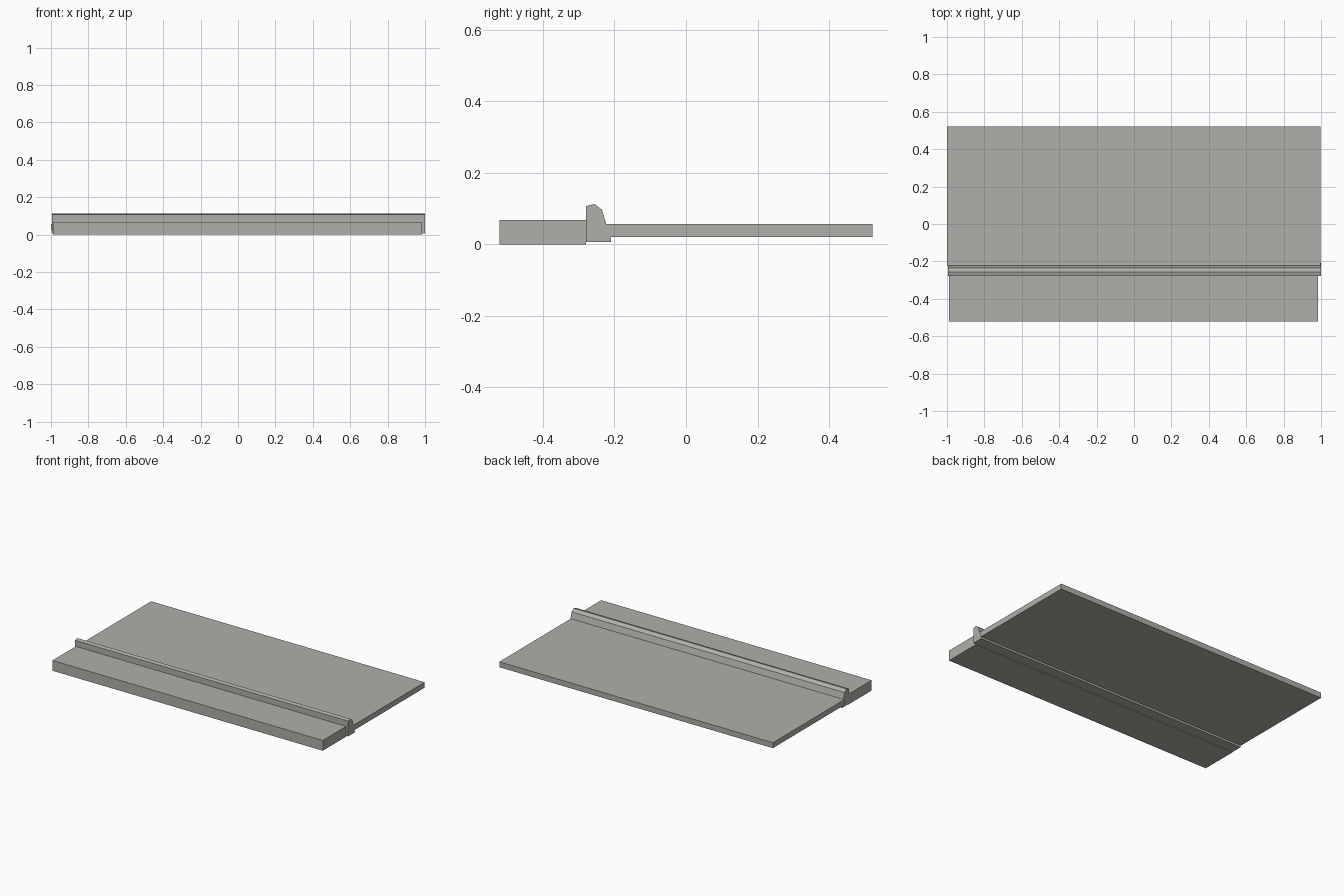
import bpy
import bmesh

if "Cube" in bpy.data.objects:
    bpy.data.objects.remove(bpy.data.objects["Cube"])

concrete = bpy.data.materials.new("concrete_grey")
concrete.diffuse_color = (0.43, 0.43, 0.40, 1.0)
concrete.use_nodes = True
concrete.node_tree.nodes["Principled BSDF"].inputs["Base Color"].default_value = concrete.diffuse_color


def extrude_profile(name, profile, x0, x1):
    """Sweep a closed (y, z) outline along x."""
    bm = bmesh.new()
    base = bm.faces.new([bm.verts.new((x0, y, z)) for y, z in profile])
    swept = bmesh.ops.extrude_face_region(bm, geom=[base])
    moved = [g for g in swept["geom"] if isinstance(g, bmesh.types.BMVert)]
    bmesh.ops.translate(bm, verts=moved, vec=(x1 - x0, 0, 0))
    bmesh.ops.recalc_face_normals(bm, faces=bm.faces)
    mesh = bpy.data.meshes.new(name)
    bm.to_mesh(mesh)
    bm.free()
    mesh.materials.append(concrete)
    obj = bpy.data.objects.new(name, mesh)
    bpy.context.collection.objects.link(obj)
    return obj


def rectangle(y0, y1, z0, z1):
    return [(y0, z0), (y1, z0), (y1, z1), (y0, z1)]


# Thick sidewalk strip in front
extrude_profile("sidewalk", rectangle(-0.522, -0.279, 0.0, 0.068), -0.99, 0.985)

# Raised kerb with a bevelled crown and sloping back
extrude_profile("kerb", [
    (-0.279, 0.006), (-0.209, 0.006), (-0.211, 0.021), (-0.223, 0.057),
    (-0.235, 0.097), (-0.256, 0.113), (-0.279, 0.107),
], -0.994, 1.0)

# Thin wide road slab behind
extrude_profile("road", rectangle(-0.223, 0.522, 0.021, 0.057), -1.0, 0.998)
